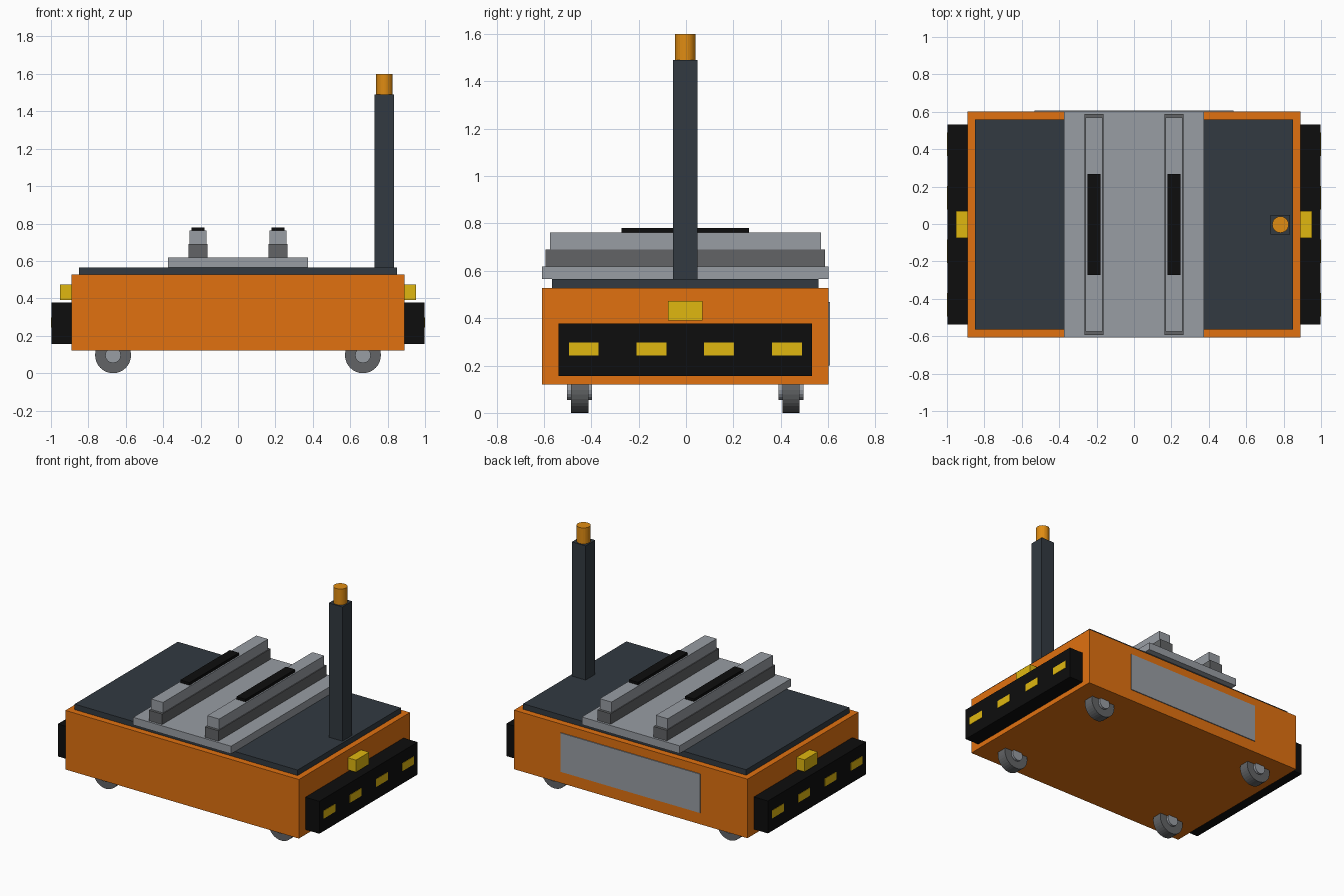
import bpy
from math import pi

cube = bpy.data.objects.get("Cube")
if cube:
    bpy.data.objects.remove(cube, do_unlink=True)

MID = -0.003  # body centre in y, the rear panel stands slightly proud


def material(name, r, g, b):
    m = bpy.data.materials.new(name)
    m.use_nodes = True
    m.diffuse_color = (r, g, b, 1)
    m.node_tree.nodes["Principled BSDF"].inputs["Base Color"].default_value = (r, g, b, 1)
    return m


ORANGE = material("orange paint", 0.75, 0.165, 0.005)
SLATE = material("dark slate", 0.032, 0.042, 0.053)
GREY = material("light grey metal", 0.315, 0.337, 0.371)
DARK = material("dark grey", 0.122, 0.127, 0.133)
BLACK = material("black rubber", 0.004, 0.004, 0.004)
YELLOW = material("yellow", 0.745, 0.474, 0.005)
AMBER = material("amber lamp", 0.745, 0.262, 0.006)


def box(name, mat, x, y, z):
    """Box from (min, max) ranges; y is relative to the body centre."""
    bpy.ops.mesh.primitive_cube_add(size=1)
    ob = bpy.context.object
    ob.name = name
    ob.location = (sum(x) / 2, sum(y) / 2 + MID, sum(z) / 2)
    ob.scale = (x[1] - x[0], y[1] - y[0], z[1] - z[0])
    bpy.ops.object.transform_apply(location=False, rotation=False, scale=True)
    ob.data.materials.append(mat)
    return ob


def cylinder(name, mat, radius, depth, loc, sides, along_y=False):
    bpy.ops.mesh.primitive_cylinder_add(
        vertices=sides, radius=radius, depth=depth,
        location=(loc[0], loc[1] + MID, loc[2]),
        rotation=(pi / 2 if along_y else 0, 0, 0))
    ob = bpy.context.object
    ob.name = name
    ob.data.materials.append(mat)
    return ob


def span(centre, half):
    return (centre - half, centre + half)


# Body, deck and rear panel
box("body", ORANGE, span(0, 0.89), span(0, 0.605), (0.12, 0.527))
box("deck", SLATE, span(0, 0.85), span(0, 0.562), (0.527, 0.565))
box("rear_panel", GREY, span(0, 0.533), (0.6, 0.611), (0.2, 0.468))

# Crosswise plate carrying two stepped rails
box("cross_plate", GREY, span(0, 0.373), span(0, 0.605), (0.565, 0.618))

for side, s in (("left", 1), ("right", -1)):
    rail = s * 0.214
    box(f"{side}_rail_base", DARK, span(rail, 0.051), span(0, 0.59), (0.618, 0.69))
    box(f"{side}_rail_top", GREY, span(rail, 0.045), span(0, 0.572), (0.69, 0.762))
    box(f"{side}_rail_pad", BLACK, span(rail, 0.035), span(0, 0.27), (0.762, 0.78))

    # End bumper with four marker lamps, and the sensor above it
    box(f"{side}_bumper", BLACK, span(s * 0.9415, 0.0555), span(0, 0.535), (0.155, 0.378))
    for i in range(4):
        box(f"{side}_bumper_lamp_{i + 1}", YELLOW, span(s * 0.996, 0.004),
            span((i - 1.5) * 0.286, 0.063), (0.243, 0.297))
    box(f"{side}_sensor", YELLOW, span(s * 0.919, 0.033), span(0, 0.072), (0.39, 0.473))

    # Wheels with hubs
    for end, e in (("front", -1), ("rear", 1)):
        spot = (s * 0.668, e * 0.446, 0.096)
        cylinder(f"{end}_{side}_wheel", DARK, 0.096, 0.073, spot, 32, True)
        cylinder(f"{end}_{side}_hub", GREY, 0.042, 0.106, spot, 16, True)

# Mast with its beacon
box("mast", SLATE, span(0.783, 0.052), span(0, 0.052), (0.565, 1.49))
cylinder("beacon", AMBER, 0.044, 0.11, (0.783, 0, 1.545), 24)
